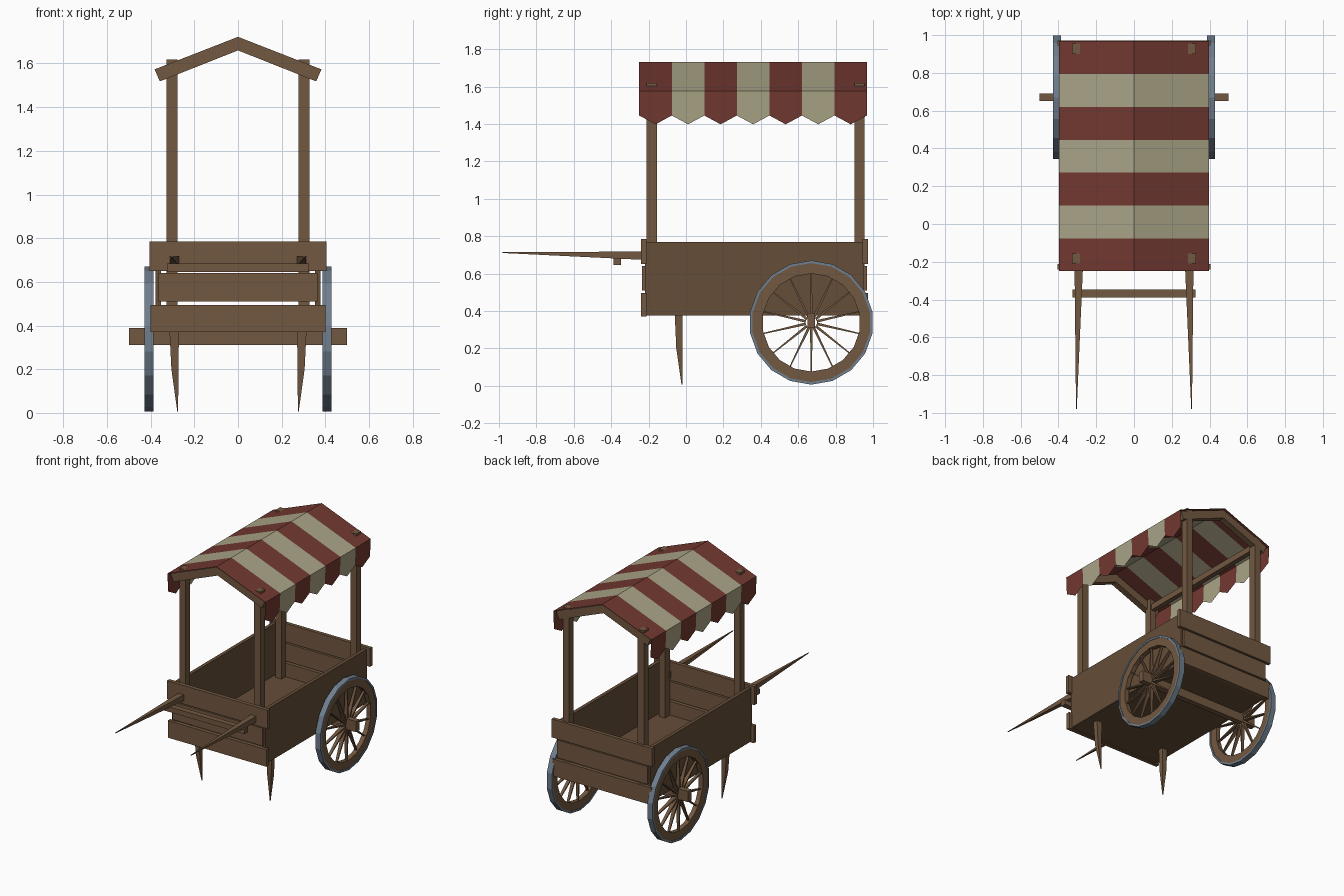
import bpy, math
from mathutils import Vector

if "Cube" in bpy.data.objects:
    bpy.data.objects.remove(bpy.data.objects["Cube"])


def mat(name, r, g, b):
    m = bpy.data.materials.new(name)
    m.diffuse_color = (r, g, b, 1)
    m.use_nodes = True
    m.node_tree.nodes["Principled BSDF"].inputs["Base Color"].default_value = m.diffuse_color
    return m


WOOD = mat("wood", 0.17, 0.098, 0.052)
DARK = mat("dark_wood", 0.13, 0.075, 0.04)
RED = mat("red_cloth", 0.17, 0.04, 0.03)
CREAM = mat("cream_cloth", 0.40, 0.37, 0.24)
STEEL = mat("steel", 0.16, 0.21, 0.27)


def mesh(name, verts, faces, mats, idx=None):
    me = bpy.data.meshes.new(name)
    me.from_pydata([tuple(v) for v in verts], [], faces)
    for m in mats:
        me.materials.append(m)
    if idx:
        me.polygons.foreach_set("material_index", idx)
    me.update()
    ob = bpy.data.objects.new(name, me)
    bpy.context.collection.objects.link(ob)
    return ob


QUADS = [(0, 3, 2, 1), (4, 5, 6, 7), (0, 1, 5, 4), (1, 2, 6, 5), (2, 3, 7, 6), (3, 0, 4, 7)]


def box(name, x, y, z, m=WOOD):
    v = [(a, b, c) for c in z for a, b in ((x[0], y[0]), (x[1], y[0]), (x[1], y[1]), (x[0], y[1]))]
    return mesh(name, v, QUADS, [m])


def mirrored(s, x):
    return sorted((s * x[0], s * x[1]))


# tray: floor, side walls and uneven end planks
box("floor", (-0.375, 0.375), (-0.22, 0.95), (0.375, 0.395), DARK)
for s, side in ((-1, "left"), (1, "right")):
    box(side + "_wall", mirrored(s, (0.352, 0.378)), (-0.22, 0.95), (0.38, 0.77), DARK)
PLANKS = (("bottom", 0.40, 0.37, 0.495, 0.0), ("middle", 0.365, 0.51, 0.64, -0.004), ("top", 0.406, 0.65, 0.785, 0.0))
for nm, w, z0, z1, push in PLANKS:
    box("front_plank_" + nm, (-w, w), (-0.24 - push, -0.212), (z0, z1))
    box("back_plank_" + nm, (-w, w), (0.945, 0.972 + push), (z0, z1))

# canopy frame: posts, eave beams, gabled rafters
for s, side in ((-1, "left"), (1, "right")):
    for end, y in (("front", (-0.21, -0.155)), ("back", (0.90, 0.955))):
        box(f"{end}_{side}_post", mirrored(s, (0.278, 0.328)), y, (0.38, 1.618))
    box(side + "_eave_beam", mirrored(s, (0.285, 0.322)), (-0.2, 0.94), (1.53, 1.575))
for end, y in (("front", (-0.235, -0.19)), ("back", (0.91, 0.955))):
    prof = [(-0.382, 1.573), (0, 1.722), (0.382, 1.573), (0.358, 1.518), (0, 1.66), (-0.358, 1.518)]
    v = [(x, yy, z) for yy in y for x, z in prof]
    f = [(0, 1, 4, 5), (1, 2, 3, 4), (11, 10, 7, 6), (10, 9, 8, 7)]
    f += [(i, i + 6, (i + 1) % 6 + 6, (i + 1) % 6) for i in range(6)]
    mesh(end + "_rafter", v, f, [WOOD])

# striped cloth roof with pointed valance
N, Y0, Y1 = 7, -0.25, 0.968
verts, faces, idx = [], [], []
step = (Y1 - Y0) / N
for i in range(N):
    a, b = Y0 + i * step, Y0 + (i + 1) * step
    for s in (-1, 1):
        k = len(verts)
        verts += [(0, a, 1.73), (0, b, 1.73), (s * 0.396, a, 1.575), (s * 0.396, b, 1.575),
                  (s * 0.39, a, 1.445), (s * 0.39, b, 1.445), (s * 0.388, (a + b) / 2, 1.398)]
        for f in ((0, 2, 3, 1), (2, 4, 6, 5, 3)):
            faces.append([k + j for j in (f if s > 0 else f[::-1])])
            idx.append(i % 2)
mesh("striped_canopy", verts, faces, [RED, CREAM], idx)


# tapered bar between two rectangular sections
def taper(name, p0, s0, p1, s1, u, w, m=WOOD):
    u, w = Vector(u), Vector(w)
    v = [Vector(p) + u * (i * s[0]) + w * (j * s[1]) for p, s in ((p0, s0), (p1, s1))
         for i, j in ((-1, -1), (1, -1), (1, 1), (-1, 1))]
    return v if name is None else mesh(name, v, QUADS, [m])


# handles with crossbar, pointed support legs
for s, side in ((-1, "left"), (1, "right")):
    taper(side + "_handle", (s * 0.292, -0.2, 0.695), (0.023, 0.023), (s * 0.305, -0.98, 0.712), (0.002, 0.002),
          (1, 0, 0), (0, 0, 1))
    taper(side + "_leg_upper", (s * 0.292, -0.04, 0.38), (0.022, 0.02), (s * 0.289, -0.036, 0.2), (0.016, 0.016),
          (1, 0, 0), (0, 1, 0))
    taper(side + "_leg_tip", (s * 0.289, -0.036, 0.2), (0.016, 0.016), (s * 0.276, -0.022, 0.006), (0.002, 0.002),
          (1, 0, 0), (0, 1, 0))
box("handle_crossbar", (-0.325, 0.325), (-0.388, -0.348), (0.645, 0.683))

# axle
CY, CZ = 0.67, 0.338
box("axle", (-0.5, 0.5), (CY - 0.02, CY + 0.02), (0.31, 0.388))


# square-section ring around the axle direction
def ring(name, x0, x1, r0, r1, n, m):
    v, f = [], []
    for i in range(n):
        t = 2 * math.pi * (i + 0.5) / n
        for x, r in ((x0, r0), (x0, r1), (x1, r1), (x1, r0)):
            v.append((x, CY + r * math.cos(t), CZ + r * math.sin(t)))
    for i in range(n):
        for j in range(4):
            a, b, k = i * 4, (i + 1) % n * 4, (j + 1) % 4
            f.append((a + j, b + j, b + k, a + k))
    return mesh(name, v, f, [m])


# wheels: steel tyre, wooden rim, thin tapering spokes
for s, side in ((-1, "left"), (1, "right")):
    lo, hi = mirrored(s, (0.386, 0.428))
    ring(side + "_wheel_tyre", lo, hi, 0.318, 0.332, 18, STEEL)
    ring(side + "_wheel_rim", lo + 0.004, hi - 0.004, 0.262, 0.319, 18, WOOD)
    sv, sf = [], []
    for i in range(14):
        t = 2 * math.pi * (i + 0.5) / 14
        d = Vector((0, math.cos(t), math.sin(t)))
        c = Vector((s * 0.407, CY, CZ))
        k = len(sv)
        sv += taper(None, c + d * 0.03, (0.016, 0.007), c + d * 0.27, (0.008, 0.003),
                    (1, 0, 0), (0, -math.sin(t), math.cos(t)))
        sf += [[k + j for j in q] for q in QUADS]
    mesh(side + "_wheel_spokes", sv, sf, [WOOD])
